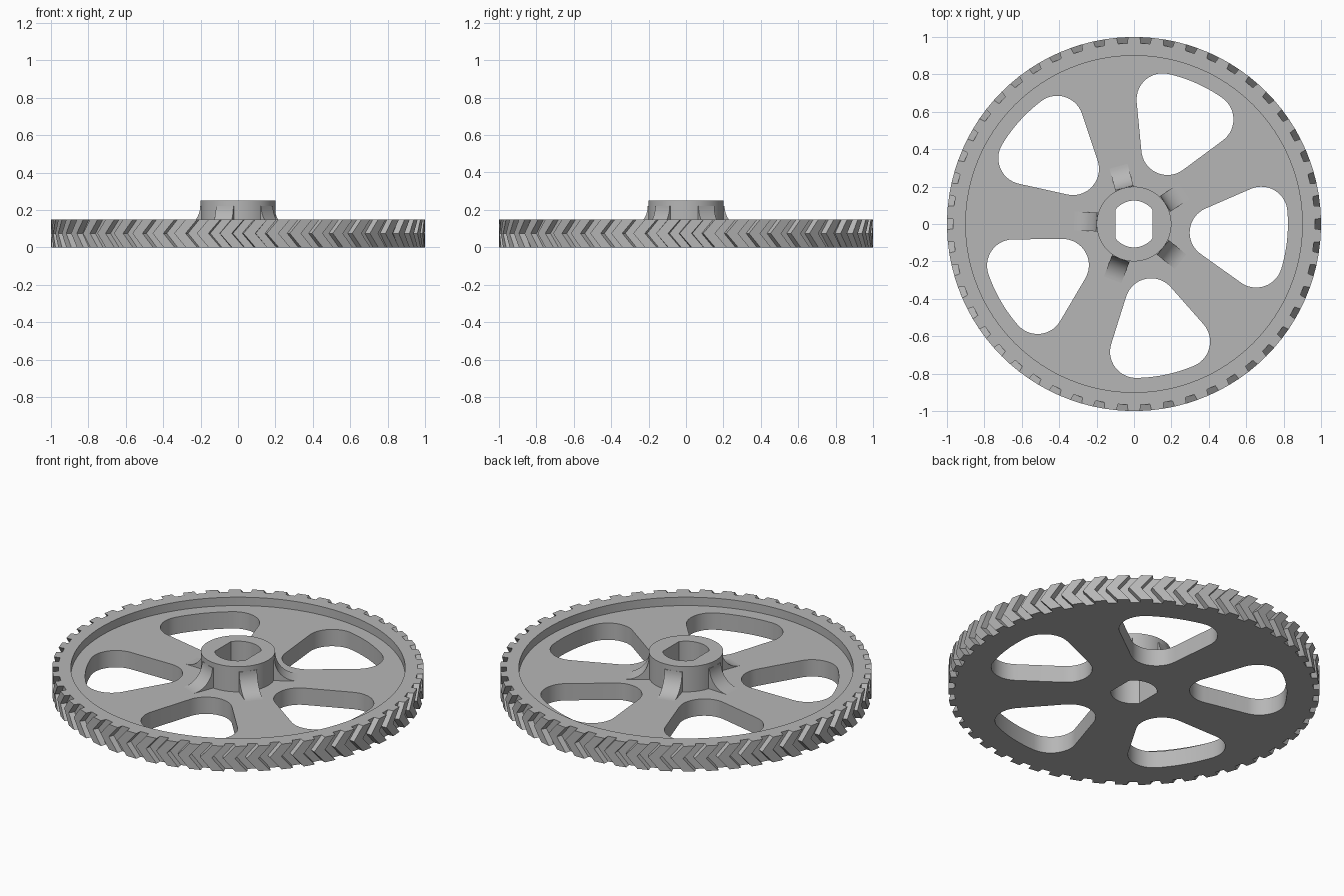
import bpy, bmesh
from math import sin, cos, pi, radians, atan2, sqrt, asin

old = bpy.data.objects.get("Cube")
if old:
    bpy.data.objects.remove(old)

TEETH, SPOKES = 50, 5
WEB_TOP, RIM_TOP, HUB_TOP = 0.10, 0.15, 0.25

grey = bpy.data.materials.new("plain_grey")
grey.use_nodes = True
COLOUR = (0.47, 0.47, 0.47, 1)
grey.diffuse_color = COLOUR
grey.node_tree.nodes["Principled BSDF"].inputs["Base Color"].default_value = COLOUR


def arc(cx, cy, r, a0, a1, n):
    """Points along an arc, both ends included."""
    return [(cx + r * cos(a0 + (a1 - a0) * i / n),
             cy + r * sin(a0 + (a1 - a0) * i / n)) for i in range(n + 1)]


def circle(r, n=128):
    return arc(0, 0, r, 0, 2 * pi, n)[:-1]


def loft(name, loops):
    """Closed solid through equal-length loops of 3D points."""
    bm = bmesh.new()
    rings = [[bm.verts.new(p) for p in loop] for loop in loops]
    n = len(rings[0])
    for low, high in zip(rings, rings[1:]):
        for i in range(n):
            j = (i + 1) % n
            bm.faces.new((low[i], low[j], high[j], high[i]))
    bm.faces.new(rings[0][::-1])
    bm.faces.new(rings[-1])
    bmesh.ops.recalc_face_normals(bm, faces=bm.faces)
    mesh = bpy.data.meshes.new(name)
    bm.to_mesh(mesh)
    bm.free()
    mesh.materials.append(grey)
    obj = bpy.data.objects.new(name, mesh)
    bpy.context.collection.objects.link(obj)
    return obj


def prism(name, outline, z0, z1):
    return loft(name, [[(x, y, z) for x, y in outline] for z in (z0, z1)])


def activate(obj):
    bpy.ops.object.select_all(action='DESELECT')
    obj.select_set(True)
    bpy.context.view_layer.objects.active = obj


def cut(obj, cutter):
    activate(obj)
    mod = obj.modifiers.new("cut", 'BOOLEAN')
    mod.operation, mod.solver, mod.object = 'DIFFERENCE', 'EXACT', cutter
    bpy.ops.object.modifier_apply(modifier=mod.name)
    bpy.data.objects.remove(cutter)


# Wheel blank with herringbone teeth
def tooth_loop(z, twist):
    pts = []
    for i in range(TEETH):
        gap = 2 * pi * i / TEETH + twist
        for r, da in ((1, -0.031), (0.967, -0.026), (0.967, 0.026), (1, 0.031)):
            pts.append((r * cos(gap + da), r * sin(gap + da), z))
    return pts


wheel = loft("herringbone_wheel", [tooth_loop(0, 0),
                                   tooth_loop(RIM_TOP / 2, -0.065),
                                   tooth_loop(RIM_TOP, 0)])

# Recess inside the rim
cut(wheel, prism("recess_cutter", circle(0.9), WEB_TOP, 0.4))

# Rounded triangular openings between the spokes
CORNER, INNER, OUTER, SPREAD = 0.14, 0.44, 0.683, radians(11)


def opening(turn):
    ox, oy = OUTER * cos(SPREAD), OUTER * sin(SPREAD)
    side = atan2(oy, ox - INNER) + pi / 2
    pts = arc(ox, -oy, CORNER, -side, -SPREAD, 14)
    pts += arc(0, 0, OUTER + CORNER, -SPREAD, SPREAD, 10)[1:-1]
    pts += arc(ox, oy, CORNER, SPREAD, side, 14)
    pts += arc(INNER, 0, CORNER, side, 2 * pi - side, 16)
    return [(x * cos(turn) - y * sin(turn), x * sin(turn) + y * cos(turn))
            for x, y in pts]


for k in range(SPOKES):
    turn = radians(-6) + 2 * pi * k / SPOKES
    cut(wheel, prism("opening_cutter", opening(turn), -0.1, 0.4))

# Shaft bore with two flats
flat = asin(0.1 / 0.125)
bore = arc(0, 0, 0.125, pi / 2 - flat, pi / 2 + flat, 20)
bore += [(-x, -y) for x, y in bore]
hub = prism("hub", circle(0.2, 96), WEB_TOP, HUB_TOP)
for part in (wheel, hub):
    cut(part, prism("bore_cutter", bore, -0.1, 0.5))

# Concave gussets around the hub
R = 0.12
profile = arc(0.2 + R, WEB_TOP + R, R, pi, 1.5 * pi, 14)
profile += [(0.2 + R, WEB_TOP - 0.02), (0.18, WEB_TOP - 0.02), (0.18, WEB_TOP + R)]
gussets = []
for k in range(SPOKES):
    g = loft(f"gusset_{k + 1}", [[(x, y, z) for x, z in profile] for y in (-0.05, 0.05)])
    g.rotation_euler.z = radians(33) + 2 * pi * k / SPOKES
    gussets.append(g)

# Smooth the round walls, keep the edges crisp
for obj in [wheel, hub] + gussets:
    activate(obj)
    bpy.ops.object.shade_smooth_by_angle(angle=radians(25))
